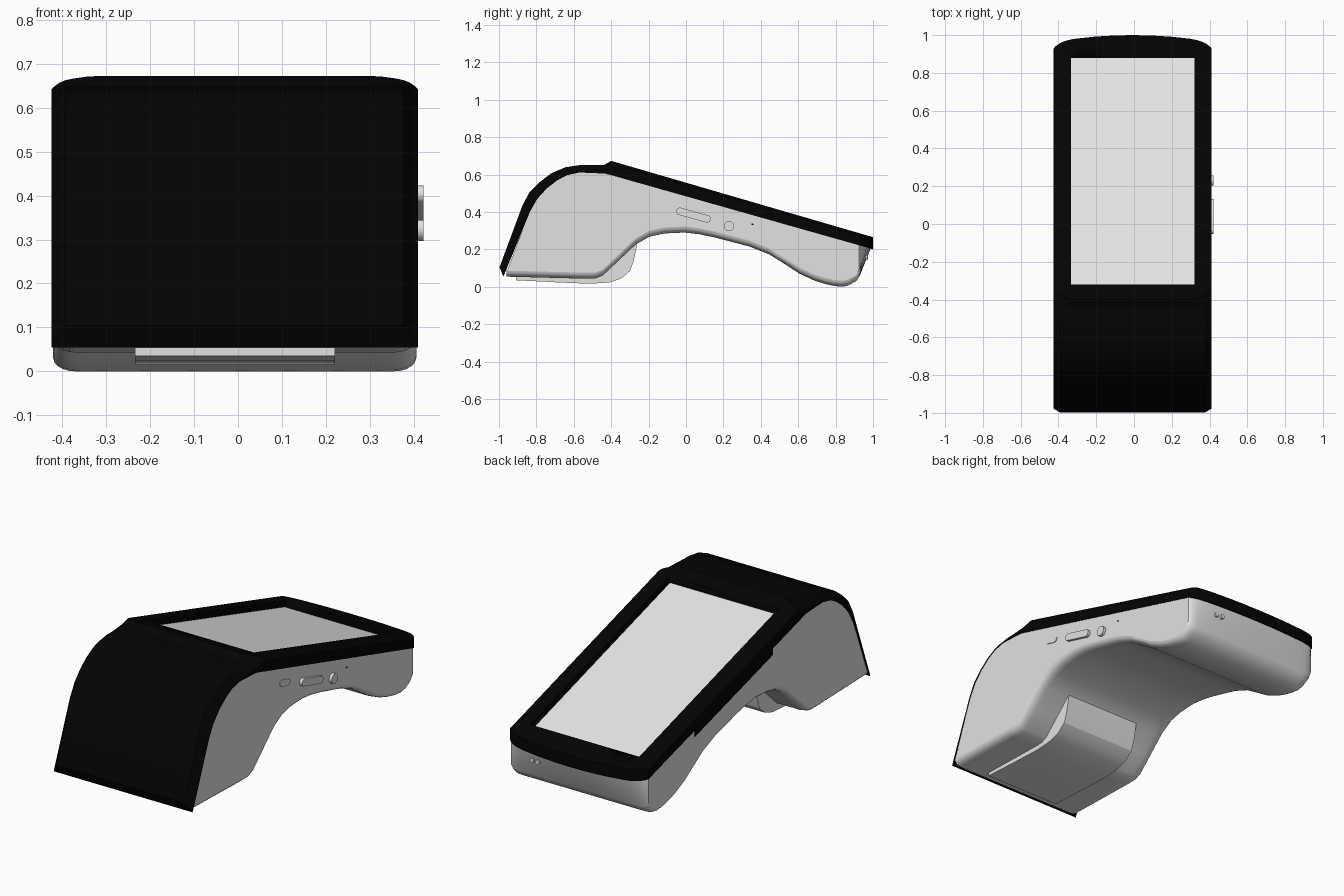
import bpy, bmesh, math

if "Cube" in bpy.data.objects:
    bpy.data.objects.remove(bpy.data.objects["Cube"])

CX = -0.0075     # middle of the body across x
HALF = 0.4175    # half width of the black shell
SLOPE = 0.2914   # fall of the tilted display deck


def material(name, v):
    m = bpy.data.materials.new(name)
    m.diffuse_color = (v, v, v, 1)
    m.use_nodes = True
    m.node_tree.nodes["Principled BSDF"].inputs["Base Color"].default_value = m.diffuse_color
    return m


BLACK = material("black plastic", 0.001)
LIGHT = material("light grey plastic", 0.76)
SCREEN = material("screen grey", 0.80)


def finish(name, bm, mat, flat_caps=False):
    bmesh.ops.recalc_face_normals(bm, faces=bm.faces[:])
    me = bpy.data.meshes.new(name)
    bm.to_mesh(me)
    bm.free()
    me.materials.append(mat)
    ob = bpy.data.objects.new(name, me)
    bpy.context.collection.objects.link(ob)
    bpy.ops.object.select_all(action='DESELECT')
    ob.select_set(True)
    bpy.context.view_layer.objects.active = ob
    bpy.ops.object.shade_smooth_by_angle(angle=math.radians(28))
    if flat_caps:                       # the two side walls stay flat
        n = len(me.polygons)
        for i in (n - 1, n - 2):
            me.polygons[i].use_smooth = False
    return ob


def loft(name, xs, section, mat):
    """Skin closed (y, z) sections placed along x."""
    bm = bmesh.new()
    rings = [[bm.verts.new((CX + x, y, z)) for y, z in section(x)] for x in xs]
    n = len(rings[0])
    for a, b in zip(rings, rings[1:]):
        for i in range(n):
            j = (i + 1) % n
            bm.faces.new((a[i], a[j], b[j], b[i]))
    bm.faces.new(rings[0])
    bm.faces.new(rings[-1])
    return finish(name, bm, mat, True)


def both(xs):
    return [-x for x in xs] + [x for x in reversed(xs) if x > 0]


def rear(x):
    """Bowed rear end with rounded corners."""
    t = min(1, abs(x) / HALF)
    return 1 - 0.035 * t ** 2 - 0.035 * t ** 12


# Black top shell: matching outer and inner side curves
OUTER = [(-.997, .104), (-.874, .436), (-.837, .505), (-.783, .559), (-.72, .607),
         (-.644, .639), (-.57, .65), (-.44, .65), (-.40, .673), (-.366, .663), (1, .265)]
INNER = [(-.976, .054), (-.835, .40), (-.795, .47), (-.745, .525), (-.69, .568),
         (-.635, .597), (-.57, .611), (-.435, .605), (-.40, .597), (-.366, .587), (1, .20)]


def slide(y, z, limit):
    """Pull a deck point back to the rear outline, along the slope."""
    d = max(0, y - limit)
    return y - d, z + SLOPE * d


def shell_section(x):
    s = 0.065 * (max(0, abs(x) - 0.3) / 0.1175) ** 2
    chamfer = max(0, abs(x) - .385) / (HALF - .385)
    out = []
    for i, ((y, z), (v, w)) in enumerate(zip(OUTER, INNER)):
        if i in (7, 8, 9):              # rounded corners of the raised deck
            y += s
            z -= SLOPE * s if i > 7 else 0
        # broad chamfer round the front block, slight one along the deck
        edge = .93 * chamfer if i < 7 else (.5 if i == 7 else .2) * chamfer ** 2
        y, z = y + (v - y) * edge, z + (w - z) * edge
        out.append(slide(y, z, rear(x)))
    return out + [slide(y, z, rear(x)) for y, z in reversed(INNER)]


shell = loft("top_shell", both([HALF, .408, .398, .385, .365, .335, .3, .2, .1, 0]),
             shell_section, BLACK)


# Display window sunk into the sloping deck
def deck(y, dz):
    return y, .265 + SLOPE * (1 - y) + dz


def slab(lo, hi):
    return lambda x: [deck(-.32, lo), deck(.88, lo), deck(.88, hi), deck(-.32, hi)]


RECESS = .036
cutter = loft("window_cutter", [-.327, .328], slab(-RECESS - .006, .1), BLACK)
cut = shell.modifiers.new("window", 'BOOLEAN')
cut.operation = 'DIFFERENCE'
cut.solver = 'EXACT'
cut.object = cutter
bpy.context.view_layer.objects.active = shell
bpy.ops.object.modifier_apply(modifier="window")
bpy.data.objects.remove(cutter)
loft("screen", [-.3275, .3285], slab(-RECESS - .008, -RECESS), SCREEN)

# Light lower body: hidden top edge and wavy underside
BODY_HALF = 0.414
BODY_TOP = [(-.955, .09)] + [(y, z + .006) for y, z in INNER[1:-1]] + [(.99, .211)]
BODY_BOTTOM = [(.93, .06), (.91, .03), (.864, .005), (.835, 0), (.794, .004), (.74, .016),
               (.687, .033), (.607, .070), (.53, .120), (.447, .172), (.34, .215), (.152, .264),
               (.07, .281), (-.008, .29), (-.115, .285), (-.195, .268), (-.27, .225),
               (-.36, .140), (-.446, .059), (-.484, .044), (-.53, .043), (-.96, .054)]


def body_section(x):
    t = max(0, abs(x) - (BODY_HALF - .05)) / .05
    lift = .032 * (1 - math.sqrt(max(0, 1 - t * t)))
    lim = rear(x) - .01
    top = [slide(y, z, lim) for y, z in BODY_TOP]
    return top + [(min(y, lim), z + lift) for y, z in BODY_BOTTOM]


loft("lower_body", both([BODY_HALF, .41, .402, .39, .377, .364, .32, .22, .11, 0]),
     body_section, LIGHT)

# Compartment bulging under the front block
BULGE = [(-.91, .06), (-.91, .035), (-.70, .024), (-.516, .016), (-.41, .023), (-.345, .045),
         (-.30, .083), (-.28, .136), (-.26, .235), (-.30, .26), (-.5, .10)]
loft("underside_compartment", [-.227, .228], lambda x: BULGE, LIGHT)


# Rounded side pieces: pill shapes pushed out along x
def pill(name, x0, x1, y, z, length, radius, mat, tilt=-.27):
    pts = []
    for k in range(24):
        a = 2 * math.pi * (k + .5) / 24
        u = radius * math.cos(a) + math.copysign(length / 2 - radius, math.cos(a))
        v = radius * math.sin(a)
        c, s = math.cos(tilt), math.sin(tilt)
        pts.append((y + u * c - v * s, z + u * s + v * c))
    return loft(name, [x0 - CX, x1 - CX], lambda x: pts, mat)


pill("volume_button", .39, .422, .04, .383, .19, .02, LIGHT)
pill("power_button", .39, .422, .23, .324, .054, .027, LIGHT)
pill("port_cover", .39, .4105, -.18, .455, .09, .018, LIGHT)
pill("pin_hole", .39, .4075, .355, .334, .011, .005, BLACK)

# Black card slot strip along the left side, below the shell edge
def shell_edge(y):
    return .587 + (y + .366) * (.20 - .587) / 1.366


loft("card_slot_strip", [-HALF, -.38],
     lambda x: [(-.14, shell_edge(-.14) + .01), (.53, shell_edge(.53) + .01),
                (.53, shell_edge(.53) - .035), (-.14, shell_edge(-.14) - .035)], BLACK)

# Pair of charging contacts on the rear face
for i, x in enumerate((.215, .25)):
    bm = bmesh.new()
    bmesh.ops.create_cone(bm, cap_ends=True, segments=16, radius1=.012, radius2=.012, depth=.05)
    for v in bm.verts:
        v.co = (x + v.co.x, rear(x) - .042 + v.co.z, .158 + v.co.y)
    finish(f"rear_contact_{i + 1}", bm, LIGHT)
